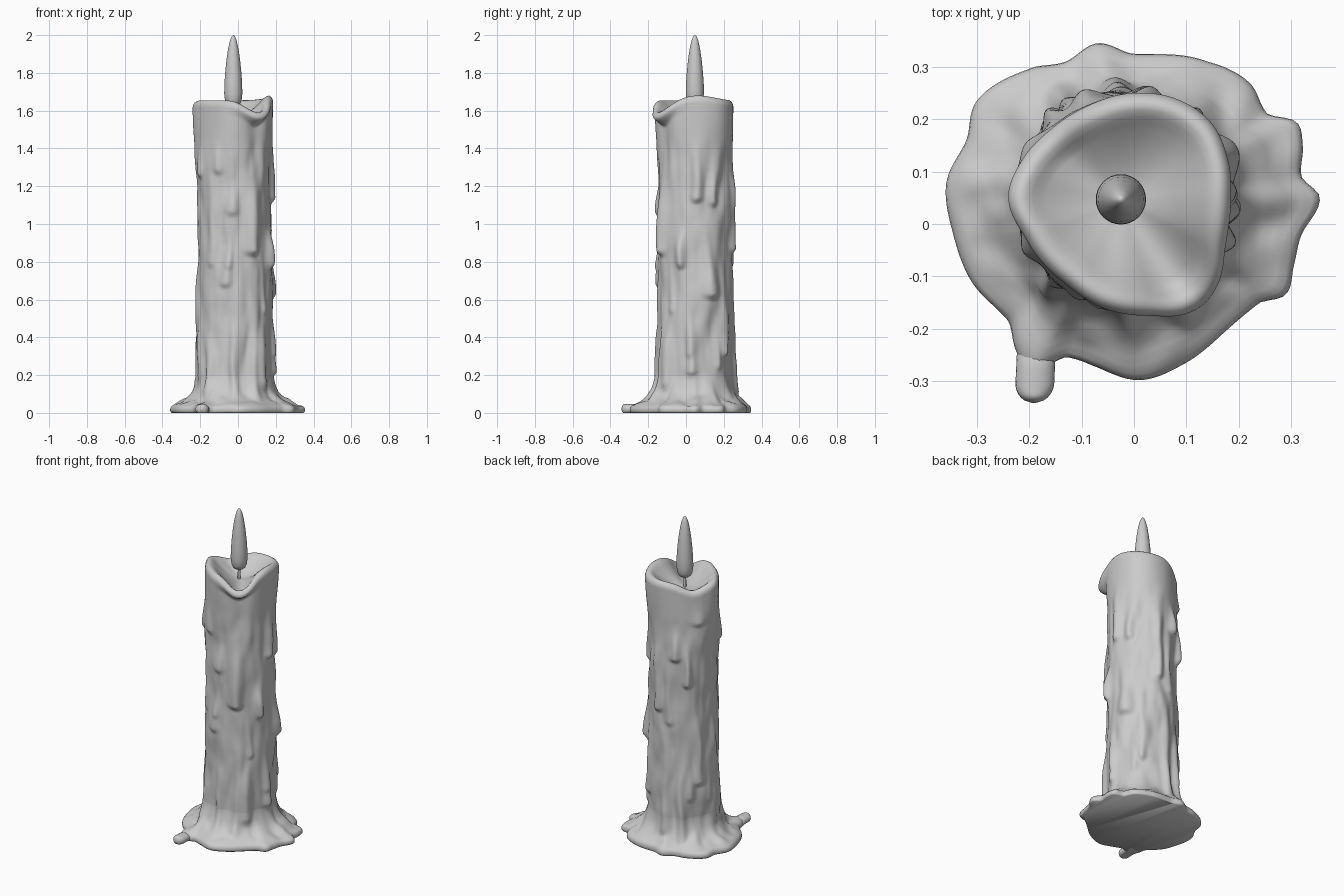
import bpy, bmesh, math, random
from mathutils import Vector, noise

if "Cube" in bpy.data.objects:
    bpy.data.objects.remove(bpy.data.objects["Cube"])

random.seed(4)
CX, CY = -0.025, 0.045          # candle axis
SEG, ROWS = 200, 150

# outlines read in plan view (x, y)
POOL = [(.355, .05), (.32, .09), (.322, .15), (.31, .195), (.255, .21), (.22, .27), (.14, .31),
        (0, .325), (-.07, .345), (-.13, .31), (-.19, .30), (-.30, .235), (-.32, .16), (-.358, .08),
        (-.345, -.02), (-.31, -.11), (-.24, -.185), (-.224, -.245), (-.195, -.285), (-.16, -.268),
        (-.13, -.254), (-.08, -.27), (.01, -.298),
        (.09, -.27), (.18, -.20), (.24, -.15), (.29, -.135), (.305, -.08), (.32, -.02)]
RIM = [(.18, .12), (.15, .19), (.09, .235), (0, .25), (-.09, .225), (-.16, .18), (-.215, .12),
       (-.24, .05), (-.205, -.03), (-.13, -.115), (-.06, -.16), (.03, -.175), (.11, -.168),
       (.155, -.125), (.175, -.04), (.185, .04)]

# wax runs: angle in degrees, start z, end z, half width, thickness
DRIPS = [(-60, 1.25, .84, .032, .032), (-5, .6, .2, .03, .022), (5, 1.46, 1.12, .032, .026),
         (25, .84, .61, .035, .028), (-20, .94, .77, .022, .024), (-43, .5, .13, .027, .03),
         (-114, 1.38, 1.27, .03, .016), (-155, 1.36, 1.25, .03, .022), (-90, 1.14, 1.05, .03, .014),
         (-102, .8, .67, .03, .018), (147, 1.5, 1.4, .04, .036), (-90, .52, .03, .024, .02),
         (-57, .68, .06, .027, .024), (-130, .38, .1, .03, .02), (-160, .6, .17, .03, .02),
         (130, 1.28, 1.02, .024, .026), (108, 1.32, 1.18, .03, .026), (185, .97, .15, .03, .016),
         (150, .9, .4, .03, .02), (118, .55, .05, .027, .025), (75, 1.42, .85, .03, .025),
         (50, .75, .3, .027, .024), (92, .85, .1, .03, .022), (30, 1.3, 1.1, .027, .022)]
for k in range(8):              # extra small runs around the lower half
    z0 = random.uniform(.3, 1.1)
    DRIPS.append((k * 45 + random.uniform(-12, 12), z0, z0 - random.uniform(.12, .3), .022, .011))


def step(a, b, x):
    t = max(0, min(1, (x - a) / (b - a)))
    return t * t * (3 - 2 * t)


def bump(a, centre, width):
    d = (a - math.radians(centre) + math.pi) % math.tau - math.pi
    return math.exp(-(d / width) ** 2)


def polar(points):
    """Return a smooth periodic radius function through plan points."""
    p = sorted((math.atan2(y - CY, x - CX) % math.tau, math.hypot(x - CX, y - CY)) for x, y in points)
    n = len(p)

    def radius(a):
        a %= math.tau
        i = sum(q[0] <= a for q in p) - 1
        a0, a1 = p[i % n][0], p[(i + 1) % n][0]
        t = ((a - a0) % math.tau) / ((a1 - a0) % math.tau)
        r = [p[(i + j) % n][1] for j in (-1, 0, 1, 2)]
        return r[1] + .5 * t * (r[2] - r[0] + t * (2*r[0] - 5*r[1] + 4*r[2] - r[3]
                                                 + t * (3*(r[1] - r[2]) + r[3] - r[0])))
    return radius


pool_r, rim_r = polar(POOL), polar(RIM)


def rim_z(a):
    return 1.655 - .065 * bump(a, -55, .4) + .025 * bump(a, 5, .6) - .045 * bump(a, 140, .5)


def body_r(a, z):
    c, s = math.cos(a), math.sin(a)
    r = .195 + .009 * c * step(1.4, 1.0, z) + .003 * s
    fade = 1 - step(1.35, 1.52, z)
    r += (.003 + .008 * fade) * noise.noise(Vector((c * 2.2, s * 2.2, z * 4)))
    r += .007 * fade * noise.noise(Vector((c * 4, s * 4, z * 7 + 9)))
    wob = .09 * noise.noise(Vector((c * 2, s * 2, z * 5 + 3)))
    for deg, z0, z1, w, h in DRIPS:
        u = z - z1 + .02
        if 0 < u and z < z0 + .15:
            end = math.sqrt(min(1, u / .05))            # rounded bead at the lower end
            long = step(0, .04, u) * (1 - step(z1 + .3 * (z0 - z1), z0 + .1, z))
            r += h * long * bump(a + wob, deg, w * (.45 + .55 * end) / .2)
    # ease into the rim outline: slowly all round, sharply under the spout lip
    spout = bump(a, -55, .5)
    h = rim_z(a)
    w = step(h - .08, h - .03, z) * spout + step(1.2, h - .03, z) * (1 - spout)
    return r * (1 - w) + rim_r(a) * w


def mesh_object(name, rings):
    """Skin closed rings of points, filling both ends."""
    bm = bmesh.new()
    vs = [[bm.verts.new(p) for p in ring] for ring in rings]
    n = len(vs[0])
    for lo, hi in zip(vs, vs[1:]):
        for i in range(n):
            j = (i + 1) % n
            bm.faces.new((lo[i], lo[j], hi[j], hi[i]))
    bm.faces.new(vs[0][::-1])
    bm.faces.new(vs[-1])
    bmesh.ops.recalc_face_normals(bm, faces=bm.faces)
    me = bpy.data.meshes.new(name)
    bm.to_mesh(me)
    bm.free()
    ob = bpy.data.objects.new(name, me)
    bpy.context.collection.objects.link(ob)
    bpy.context.view_layer.objects.active = ob
    ob.select_set(True)
    bpy.ops.object.shade_smooth_by_angle(angle=math.radians(60))
    ob.select_set(False)
    return ob


def lathe(name, profile, x, y, n=32):
    return mesh_object(name, [[(x + r * math.cos(math.tau * i / n), y + r * math.sin(math.tau * i / n), z)
                               for i in range(n)] for r, z in profile])


# wax body: pool skirt, dripping shaft, rolled rim and melted bowl
SKIRT = [(.95, 0), (.99, .006), (1, .016), (.985, .028), (.92, .039), (.8, .047), (.66, .056), (.52, .067),
         (.4, .08), (.29, .096), (.19, .116), (.11, .14), (.05, .168)]
ROLL = [(.003, -.018), (.01, -.007), (.021, 0), (.034, -.003), (.047, -.012), (.06, -.024)]
columns = []
for i in range(SEG):
    a = math.tau * i / SEG
    h = rim_z(a)
    col = []
    for k, z in SKIRT:
        b = body_r(a, z)
        lump = .02 * noise.noise(Vector((math.cos(a) * 4, math.sin(a) * 4, k * 3))) * math.sin(math.pi * k)
        col.append((b + (pool_r(a) - b) * k, z + max(lump, -z / 2)))
    for j in range(ROWS):
        z = .195 + (h - .03 - .195) * j / (ROWS - 1)
        col.append((body_r(a, z), z))
    top = body_r(a, h)
    col += [(top - d, h + dz) for d, dz in ROLL]
    ri, zi = col[-1]
    for j in range(1, 13):
        s = 1 - j / 12.3
        col.append((ri * s, 1.56 + (zi - 1.56) * s ** 1.8))
    columns.append([(CX + r * math.cos(a), CY + r * math.sin(a), z) for r, z in col])
mesh_object("wax_body", list(zip(*columns)))

# finger of wax running out of the pool
finger = []
for j in range(25):
    t = j / 24
    w = .037 * math.sqrt(max(.002, 1 - (1 - min(1, t / .3)) ** 2))
    finger.append([(-.191 + .006 * t + w * math.cos(b), -.342 + .13 * t,
                    max(0, .02 + min(w, .027) * math.sin(b) - .012 * step(.5, 1, t)))
                   for b in (math.tau * k / 24 for k in range(24))])
mesh_object("wax_finger", finger)

# wick and flame
lathe("wick", [(.008, 1.54), (.008, 1.6), (.007, 1.66)], CX, CY + .002, 12)
lathe("flame", [(.004, 1.621), (.022, 1.624), (.036, 1.635), (.044, 1.655), (.048, 1.69), (.047, 1.74),
                (.043, 1.8), (.036, 1.87), (.027, 1.93), (.018, 1.97), (.009, 1.993), (.002, 2.0)], CX, CY + .002)
